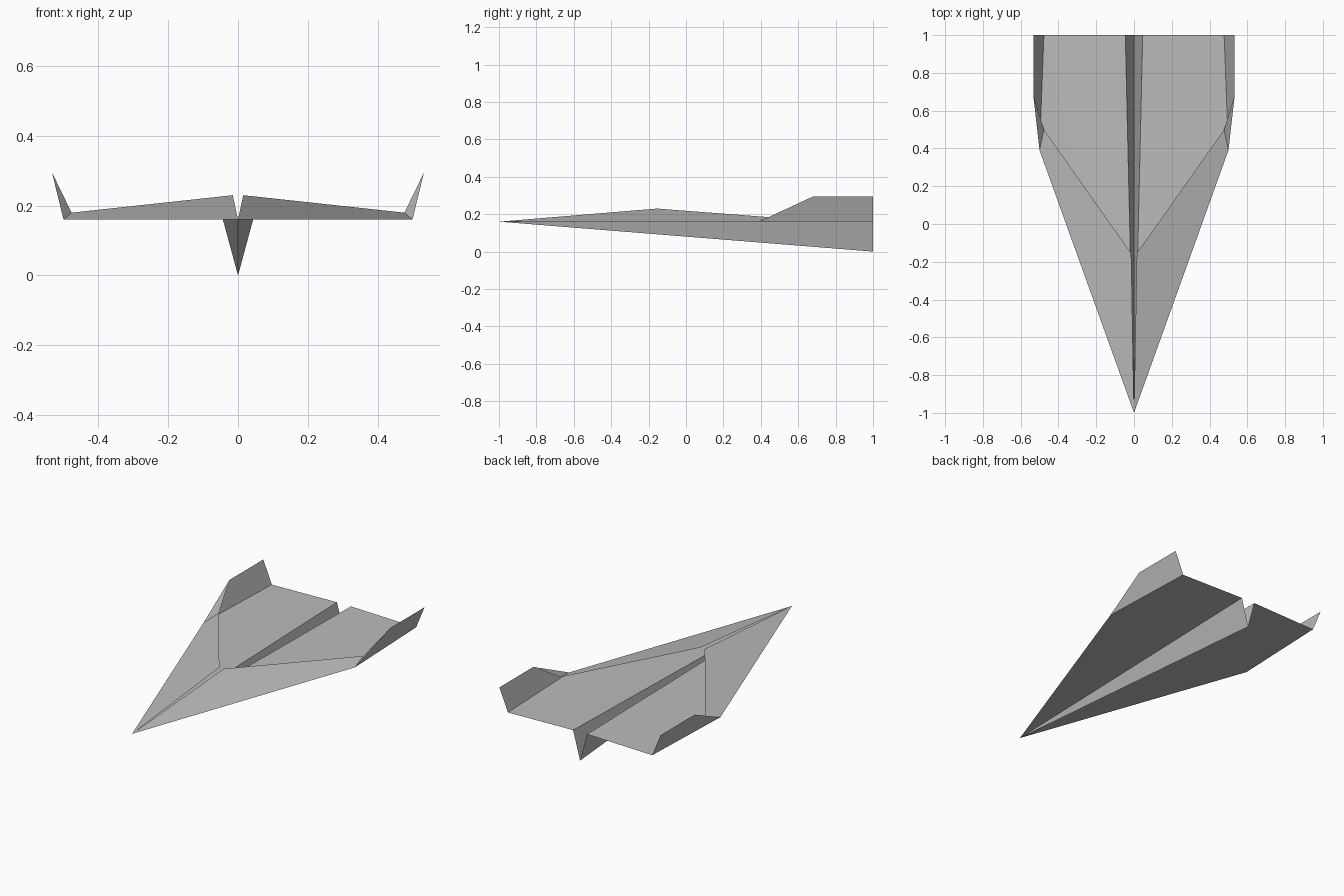
import bpy
import bmesh

cube = bpy.data.objects.get("Cube")
if cube:
    bpy.data.objects.remove(cube, do_unlink=True)

# One plain paper colour
paper = bpy.data.materials.new("paper_grey")
paper.use_nodes = True
colour = (0.5, 0.5, 0.5, 1)
paper.diffuse_color = colour
bsdf = paper.node_tree.nodes["Principled BSDF"]
bsdf.inputs["Base Color"].default_value = colour
bsdf.inputs["Roughness"].default_value = 0.9

# Fold points of the left half (+x)
nose = (0, -1, 0.16)
keel_tail = (0, 1, 0)
wing_root = (0.046, 1, 0.17)
wing_tail = (0.477, 1, 0.16)
wing_corner = (0.5, 0.39, 0.16)
flap_peak = (0.015, -0.155, 0.23)
flap_tip = (0.477, 0.5, 0.18)
fin_front = (0.533, 0.68, 0.295)
fin_tail = (0.533, 1, 0.295)


def sheet(name, *panels):
    """Flat folded panels, mirrored to the other side."""
    mesh = bpy.data.meshes.new(name)
    bm = bmesh.new()
    for panel in panels:
        bm.faces.new([bm.verts.new(p) for p in panel])
    bmesh.ops.remove_doubles(bm, verts=bm.verts[:], dist=0.0001)
    bm.to_mesh(mesh)
    bm.free()
    mesh.materials.append(paper)
    obj = bpy.data.objects.new(name, mesh)
    bpy.context.collection.objects.link(obj)
    mirror = obj.modifiers.new("mirror", 'MIRROR')
    mirror.use_axis[0] = True
    mirror.use_mirror_merge = True
    mirror.merge_threshold = 0.0001
    return obj


# V-shaped body fold
sheet("keel", (nose, keel_tail, wing_root))

# Main wing sheet
sheet("wing", (nose, wing_tail, wing_root), (nose, wing_corner, wing_tail))

# Raised nose flap folded over the wing
sheet("nose_flap", (nose, wing_corner, flap_tip, flap_peak))

# Upturned wing tips with the small folded corner in front
sheet("winglet", (wing_corner, wing_tail, fin_tail, fin_front))
sheet("winglet_fold", (wing_corner, fin_front, flap_tip))
